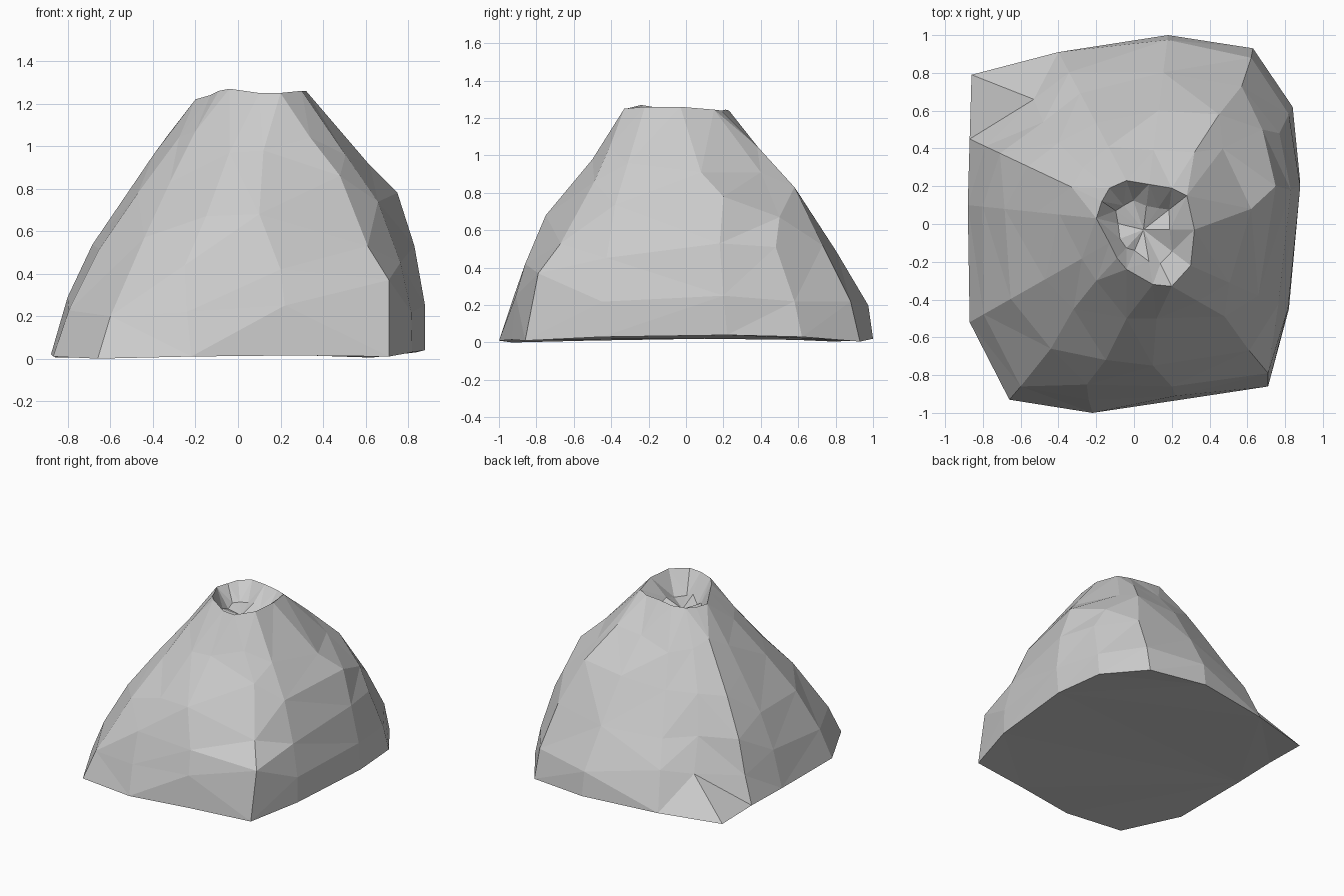
import bpy, bmesh, random
from mathutils import Vector

if "Cube" in bpy.data.objects:
    bpy.data.objects.remove(bpy.data.objects["Cube"])

random.seed(4)

# Foot outline, counter-clockwise from the front
foot = [(-.22, -1, .01), (.25, -.93, .015), (.71, -.86, .01), (.82, -.45, .03), (.88, .22, .04),
        (.84, .62, .03), (.63, .93, .005), (.18, 1, .02), (-.40, .91, .01), (-.86, .79, .005),
        (-.87, .45, .02), (-.88, .10, .02), (-.87, -.52, .01), (-.66, -.93, 0)]
# Crater lip, same column order
lip = [(-.04, -.24, 1.27), (.10, -.32, 1.25), (.20, -.33, 1.25), (.30, -.22, 1.26), (.32, -.03, 1.26),
       (.28, .15, 1.245), (.20, .19, 1.24), (.08, .21, 1.245), (-.04, .23, 1.24), (-.13, .19, 1.23),
       (-.17, .12, 1.22), (-.20, .03, 1.22), (-.13, -.10, 1.24), (-.09, -.18, 1.26)]
# Craggy ribs and ledges, from low to high
ribs = {0: [(-.24, -.93, .22), (-.25, -.85, .44), (-.15, -.72, .67), (-.04, -.50, .97)],
        1: [(.22, -.91, .25), (.20, -.86, .42), (.10, -.75, .68), (.12, -.50, .98)],
        2: [(.71, -.79, .37), (.61, -.67, .53), (.48, -.49, .86), (.34, -.41, 1.04)],
        4: [(.88, .20, .25), (.83, .18, .53), (.75, .20, .78), (.62, .08, .91)],
        5: [(.82, .58, .22), (.77, .48, .51), (.68, .50, .67), (.47, .40, .91)],
        6: [(.62, .88, .22), (.57, .73, .52), (.45, .58, .83), (.32, .38, 1.05)],
        9: [(-.53, .66, .25), (-.48, .54, .48), (-.40, .43, .74), (-.27, .30, 1.0)],
        13: [(-.60, -.86, .20), (-.44, -.66, .57), (-.32, -.45, .83), (-.20, -.30, 1.07)]}
# Plainer columns: how far in from foot to lip at each quarter of height
slope = {3: (.01, .13, .32, .66), 7: (.04, .26, .45, .73), 8: (.13, .35, .55, .76),
         10: (.14, .25, .47, .72), 11: (.09, .25, .50, .75), 12: (.11, .28, .51, .76)}


def slope_column(i):
    """Column of points at uneven heights that stay on the slope."""
    ts = (0,) + slope[i]
    points = []
    for h in (.25, .5, .75, 1.0):
        z = h + random.uniform(-.06, .06)
        k = min(int(z / .25), 3)
        t = ts[k] + (ts[k + 1] - ts[k]) * (z / .25 - k)
        p = Vector(foot[i]).lerp(Vector(lip[i]), t)
        points.append((p.x, p.y, z))
    return points


def bridge(bm, a, b):
    n = len(a)
    for i in range(n):
        quad = (a[i], a[(i + 1) % n], b[(i + 1) % n], b[i])
        if i == 8:  # keep the notch beside the back left corner open
            bm.faces.new((quad[0], quad[1], quad[2]))
            bm.faces.new((quad[0], quad[2], quad[3]))
        elif i == 9:
            bm.faces.new((quad[0], quad[1], quad[3]))
            bm.faces.new((quad[1], quad[2], quad[3]))
        else:
            bm.faces.new(quad)


bm = bmesh.new()
n = len(foot)

# Mountainside rings
columns = [ribs[i] if i in ribs else slope_column(i) for i in range(n)]
rings = [foot] + [[c[k] for c in columns] for k in range(4)] + [lip]
rings = [[bm.verts.new(p) for p in ring] for ring in rings]

# Crater wall and floor
centre = Vector((.05, -.03, 1.09))
inner = []
for p in lip:
    q = Vector(p).lerp(centre, random.uniform(.3, .5))
    q.z = random.uniform(1.09, 1.15)
    inner.append(bm.verts.new(q))
rings.append(inner)

for a, b in zip(rings, rings[1:]):
    bridge(bm, a, b)
floor = bm.verts.new(centre)
for i in range(n):
    bm.faces.new((inner[i], inner[(i + 1) % n], floor))

# Underside
bm.faces.new(list(reversed(rings[0])))

bmesh.ops.triangulate(bm, faces=bm.faces[:], quad_method='BEAUTY')
bmesh.ops.recalc_face_normals(bm, faces=bm.faces[:])
mesh = bpy.data.meshes.new("volcano")
bm.to_mesh(mesh)
bm.free()
bpy.context.collection.objects.link(bpy.data.objects.new("volcano", mesh))
